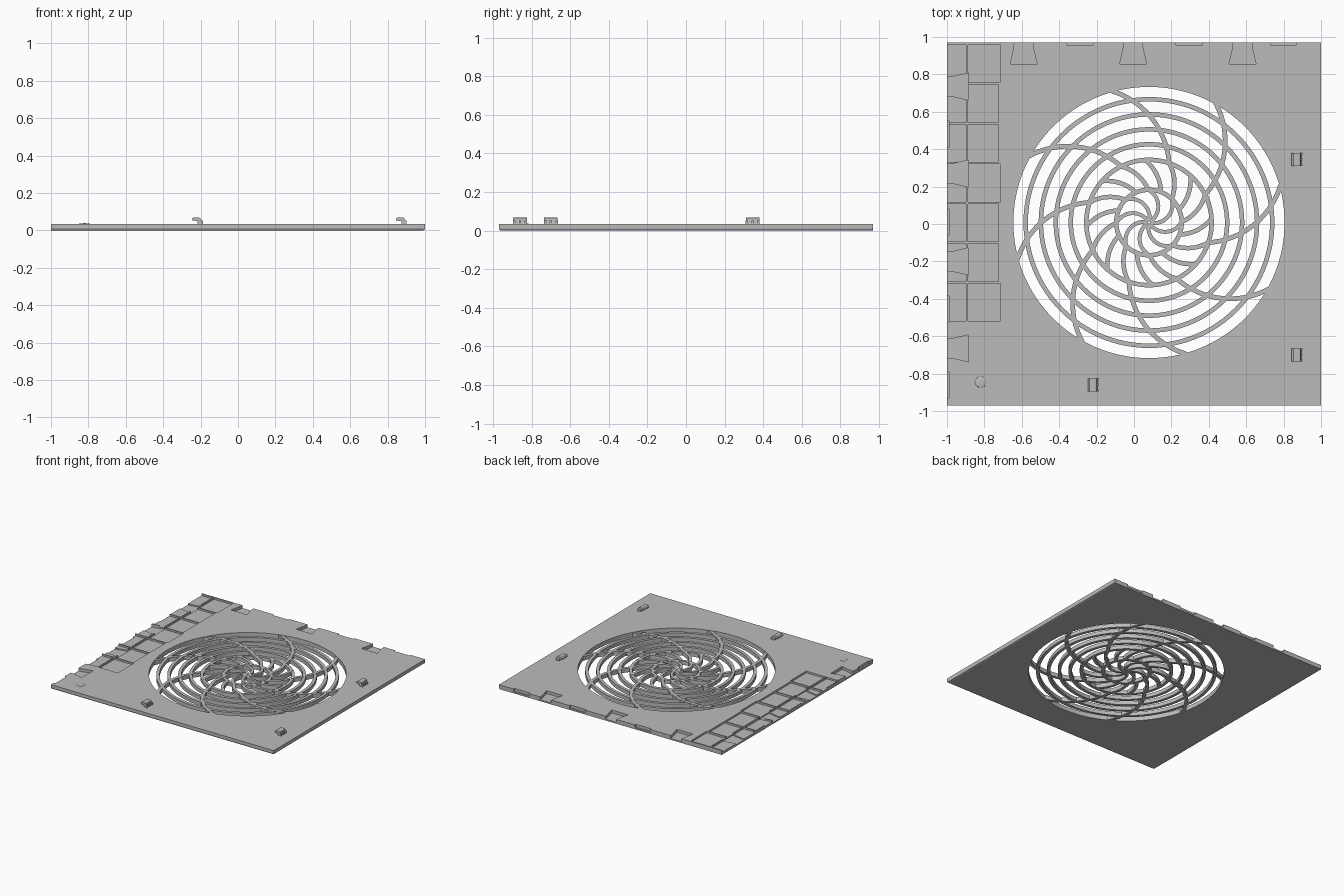
import bpy, bmesh, math
from mathutils import Vector

old = bpy.data.objects.get("Cube")
if old:
    bpy.data.objects.remove(old, do_unlink=True)

grey = bpy.data.materials.new("plain grey")
grey.use_nodes = True
grey.diffuse_color = (0.5, 0.5, 0.5, 1)
grey.node_tree.nodes["Principled BSDF"].inputs["Base Color"].default_value = (0.5, 0.5, 0.5, 1)

TOP = 0.035
HALF_Y = 0.97
CENTRE = Vector((0.08, 0.008))
HOLE = 0.725


def finish(name, bm):
    bmesh.ops.recalc_face_normals(bm, faces=bm.faces)
    mesh = bpy.data.meshes.new(name)
    bm.to_mesh(mesh)
    bm.free()
    mesh.materials.append(grey)
    obj = bpy.data.objects.new(name, mesh)
    bpy.context.scene.collection.objects.link(obj)
    return obj


def prism(bm, outline, z0, z1):
    low = [bm.verts.new((x, y, z0)) for x, y in outline]
    high = [bm.verts.new((x, y, z1)) for x, y in outline]
    bm.faces.new(low)
    bm.faces.new(high)
    for i in range(len(low)):
        j = (i + 1) % len(low)
        bm.faces.new((low[i], low[j], high[j], high[i]))


def box(bm, x0, x1, y0, y1, z0, z1):
    prism(bm, [(x0, y0), (x1, y0), (x1, y1), (x0, y1)], z0, z1)


def polar(r, a):
    return CENTRE + Vector((r * math.cos(a), r * math.sin(a)))


def ribbon(bm, path, width, z0, z1, closed=False):
    """Bar of rectangular section swept along a flat path."""
    n = len(path)
    rows = []
    for i, p in enumerate(path):
        a = path[(i - 1) % n] if closed else path[max(i - 1, 0)]
        b = path[(i + 1) % n] if closed else path[min(i + 1, n - 1)]
        d = (b - a).normalized()
        side = Vector((-d.y, d.x)) * width / 2
        rows.append([bm.verts.new((q.x, q.y, z)) for q, z in
                     ((p - side, z0), (p + side, z0), (p + side, z1), (p - side, z1))])
    for i in range(n if closed else n - 1):
        u, v = rows[i], rows[(i + 1) % n]
        for k in range(4):
            m = (k + 1) % 4
            bm.faces.new((u[k], u[m], v[m], v[k]))
    if not closed:
        bm.faces.new(rows[0])
        bm.faces.new(rows[-1])


def cut(target, bm):
    cutter = finish("cutter", bm)
    cutter.hide_render = True
    mod = target.modifiers.new("cut", 'BOOLEAN')
    mod.operation = 'DIFFERENCE'
    mod.solver = 'EXACT'
    mod.object = cutter
    bpy.ops.object.select_all(action='DESELECT')
    bpy.context.view_layer.objects.active = target
    target.select_set(True)
    bpy.ops.object.modifier_apply(modifier=mod.name)
    bpy.data.objects.remove(cutter, do_unlink=True)


# Panel, chamfered underneath along the front and one side
bm = bmesh.new()
box(bm, -1, 1, -HALF_Y, HALF_Y, 0, TOP)
bmesh.ops.recalc_face_normals(bm, faces=bm.faces)
lower = [e for e in bm.edges if all(v.co.z < 0.01 for v in e.verts)
         and (all(v.co.y < 0 for v in e.verts) or all(v.co.x > 0 for v in e.verts))]
bmesh.ops.bevel(bm, geom=lower, offset=0.012, segments=2, affect='EDGES', profile=0.5)
panel = finish("panel", bm)

# Round fan opening
bm = bmesh.new()
prism(bm, [polar(HOLE, math.tau * i / 128) for i in range(128)], -0.1, 0.1)
cut(panel, bm)

# Shallow pockets between ribs along the side strip
bm = bmesh.new()
bounds = [0.963 - 0.2125 * i for i in range(8)]
for i in range(7):
    y0, y1 = bounds[i + 1] + 0.005, bounds[i] - 0.005
    box(bm, -1.05, -0.897, y0, y1, 0.021, 0.1)
    box(bm, -0.887, -0.715 if i % 3 == 0 else -0.725, y0, y1, 0.021, 0.1)
cut(panel, bm)

# Dovetail sockets and small latch slots on the back and side edges
bm = bmesh.new()
dovetail = [(-0.048, -0.02), (0.048, -0.02), (0.052, 0.03), (0.072, 0.115),
            (-0.072, 0.115), (-0.052, 0.03)]
for x in (-0.59, -0.005, 0.58):
    prism(bm, [(x + u, HALF_Y - v) for u, v in dovetail], 0.012, 0.1)
for y in (0.735, 0.27, -0.2, -0.665):
    prism(bm, [(v - 1, y + u) for u, v in dovetail], 0.012, 0.1)
for x in (-0.29, 0.295, 0.8):
    box(bm, x - 0.07, x + 0.07, HALF_Y - 0.013, 1.1, 0.012, 0.1)
for y in (0.48, 0.01, -0.455, -0.86):
    box(bm, -1.1, -0.988, y - 0.07, y + 0.07, 0.012, 0.1)
cut(panel, bm)

# Concentric grille rings
bm = bmesh.new()
for r in (0.659, 0.578, 0.498, 0.418, 0.335, 0.175):
    ribbon(bm, [polar(r, math.tau * i / 96) for i in range(96)], 0.024, 0.001, 0.031, True)
finish("grille_rings", bm)


def sweep(start, r0, r1, diameter, steps=14):
    """Arc that winds clockwise as it runs inward."""
    path = []
    for i in range(steps + 1):
        r = r0 + (r1 - r0) * i / steps
        turn = math.asin(r0 / diameter) - math.asin(r / diameter)
        path.append(polar(r, start - turn))
    return path, start - turn


# Swirling spokes: outer arms, doubled middle blades, inner curls
bm = bmesh.new()
for i in range(8):
    a = math.radians(106 + 45 * i)
    arm, a = sweep(a, HOLE + 0.008, 0.335, 0.87)
    ribbon(bm, arm, 0.025, 0, 0.032)
    for extra in (0, math.radians(22.5)):
        blade, b = sweep(a + extra, 0.335, 0.175, 0.45)
        ribbon(bm, blade, 0.024, 0, 0.032)
        if not extra:
            curl, b = sweep(b, 0.175, 0.006, 0.2)
            ribbon(bm, curl, 0.021, 0, 0.032)
finish("grille_spokes", bm)

# Hooked clips with small ribs at the back of the stem
for name, x, y in (("clip_back", 0.87, 0.345), ("clip_front", 0.87, -0.7),
                   ("clip_side", -0.22, -0.86)):
    bm = bmesh.new()
    profile = [(0.004, TOP - 0.004), (0.026, TOP - 0.004), (0.022, 0.05), (0.02, 0.066),
               (0.012, 0.069), (-0.018, 0.069), (-0.027, 0.062), (-0.024, 0.053), (0.004, 0.05)]
    sides = [[bm.verts.new((x + u, y + s, z)) for u, z in profile] for s in (-0.035, 0.035)]
    for side in sides:
        bm.faces.new(side)
    for i in range(len(profile)):
        j = (i + 1) % len(profile)
        bm.faces.new((sides[0][i], sides[0][j], sides[1][j], sides[1][i]))
    for s in (-0.03, 0, 0.03):
        box(bm, x + 0.018, x + 0.032, y + s - 0.006, y + s + 0.006, TOP - 0.002, 0.052)
    finish(name, bm)

# Low round stud near the front corner
bm = bmesh.new()
bmesh.ops.create_uvsphere(bm, u_segments=24, v_segments=12, radius=0.03)
for v in bm.verts:
    v.co = Vector((v.co.x - 0.82, v.co.y - 0.845, v.co.z * 0.12 + TOP))
for f in bm.faces:
    f.smooth = True
finish("corner_stud", bm)
